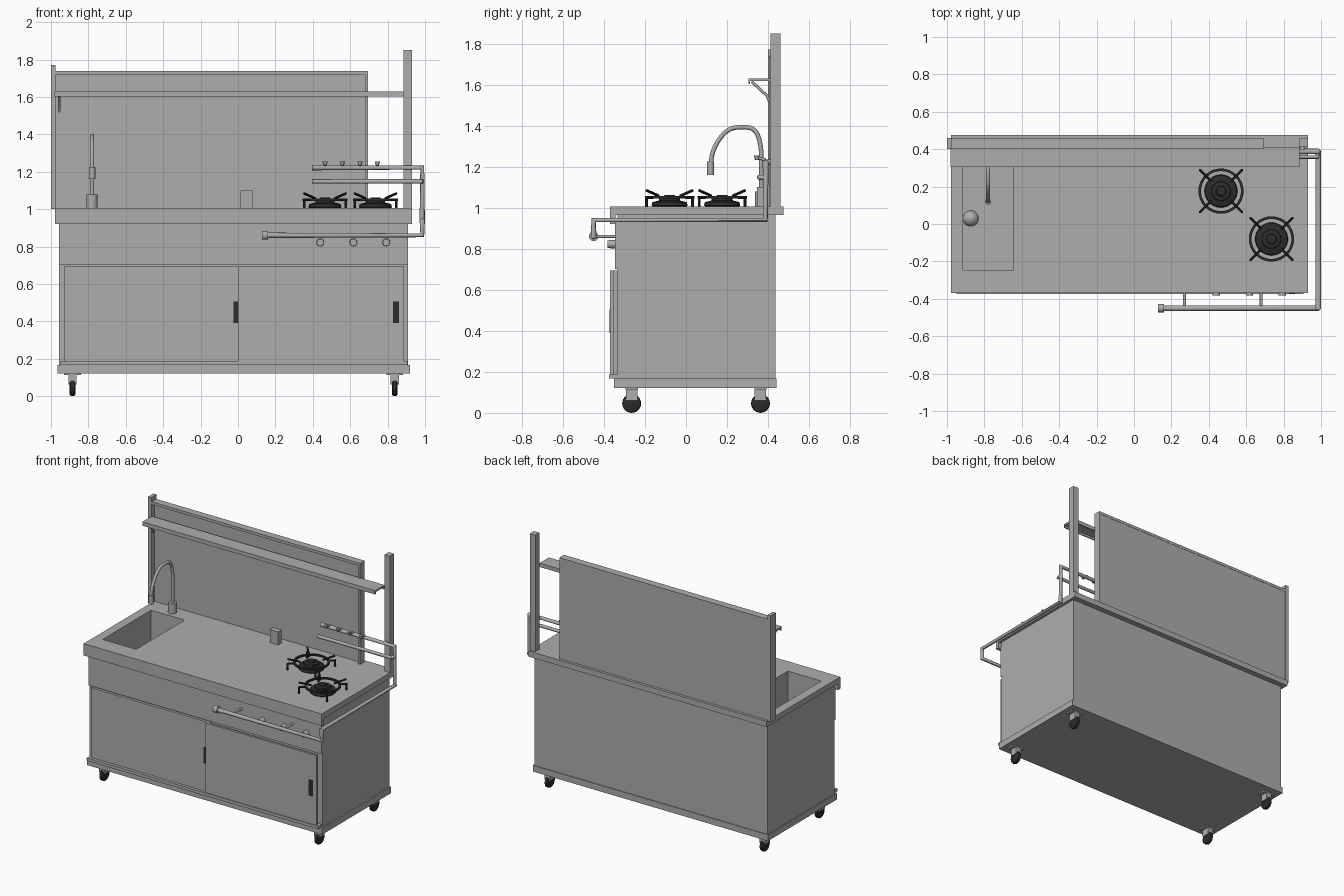
import bpy, bmesh, math
from mathutils import Vector

if "Cube" in bpy.data.objects:
    bpy.data.objects.remove(bpy.data.objects["Cube"])


def material(name, v):
    m = bpy.data.materials.new(name)
    m.diffuse_color = (v, v, v, 1)
    m.use_nodes = True
    m.node_tree.nodes["Principled BSDF"].inputs["Base Color"].default_value = m.diffuse_color
    return m


STEEL = material("brushed steel grey", 0.42)
BLACK = material("cast iron black", 0.025)


def finish(name, bm, mat, smooth=False):
    me = bpy.data.meshes.new(name)
    bmesh.ops.recalc_face_normals(bm, faces=bm.faces)
    bm.to_mesh(me)
    bm.free()
    ob = bpy.data.objects.new(name, me)
    bpy.context.collection.objects.link(ob)
    me.materials.append(mat)
    if smooth:
        smooth_it(ob)
    return ob


def smooth_it(ob):
    bpy.ops.object.select_all(action='DESELECT')
    ob.select_set(True)
    bpy.context.view_layer.objects.active = ob
    bpy.ops.object.shade_smooth_by_angle(angle=math.radians(40))


def box(name, x, y, z, mat=STEEL):
    bm = bmesh.new()
    bmesh.ops.create_cube(bm, size=1)
    for v in bm.verts:
        v.co = [(r[0] + r[1]) / 2 + c * (r[1] - r[0]) for c, r in zip(v.co, (x, y, z))]
    return finish(name, bm, mat)


def rod(name, a, b, r1, r2=None, mat=STEEL, seg=20):
    """Cylinder or cone between two points."""
    a, b = Vector(a), Vector(b)
    bm = bmesh.new()
    bmesh.ops.create_cone(bm, cap_ends=True, segments=seg, radius1=r1,
                          radius2=r1 if r2 is None else r2, depth=(b - a).length)
    q = (b - a).to_track_quat('Z', 'Y')
    for v in bm.verts:
        v.co = q @ v.co + (a + b) / 2
    return finish(name, bm, mat, True)


def lathe(name, centre, profile, mat, seg=32, axis='Z'):
    """Spin a closed or axis-ended (radius, height) profile."""
    bm = bmesh.new()
    vs = [bm.verts.new((r, 0, z)) for r, z in profile]
    es = [bm.edges.new(p) for p in zip(vs, vs[1:])]
    bmesh.ops.spin(bm, geom=vs + es, cent=(0, 0, 0), axis=(0, 0, 1),
                   angle=2 * math.pi, steps=seg)
    bmesh.ops.remove_doubles(bm, verts=bm.verts, dist=1e-5)
    for v in bm.verts:
        p = Vector((v.co.z, v.co.x, v.co.y)) if axis == 'X' else v.co.copy()
        v.co = p + Vector(centre)
    return finish(name, bm, mat, True)


def tube(name, pts, r, curved=False, mat=STEEL):
    cu = bpy.data.curves.new(name, 'CURVE')
    cu.dimensions = '3D'
    cu.bevel_depth, cu.bevel_resolution, cu.use_fill_caps = r, 4, True
    sp = cu.splines.new('NURBS' if curved else 'POLY')
    sp.points.add(len(pts) - 1)
    for p, c in zip(sp.points, pts):
        p.co = (*c, 1)
    if curved:
        sp.order_u, sp.use_endpoint_u, sp.resolution_u = 3, True, 8
    ob = bpy.data.objects.new(name, cu)
    bpy.context.collection.objects.link(ob)
    bpy.ops.object.select_all(action='DESELECT')
    ob.select_set(True)
    bpy.context.view_layer.objects.active = ob
    bpy.ops.object.convert(target='MESH')
    ob = bpy.context.object
    ob.data.materials.clear()
    ob.data.materials.append(mat)
    smooth_it(ob)


# Cabinet body, base and countertop
body = box("cabinet_body", (-.957, .91), (-.335, .435), (.15, .966))
box("base_plate", (-.965, .92), (-.35, .44), (.122, .167))
box("door_bottom_track", (-.95, .905), (-.375, -.33), (.167, .188))
box("front_apron", (-.957, .91), (-.345, -.33), (.70, .93))
counter = box("countertop", (-.978, .93), (-.37, .475), (.965, 1.006))
box("countertop_front_lip", (-.978, .93), (-.37, -.343), (.92, .966))

# Sink basin cut into the counter and body
cut = box("sink_cutter", (-.913, -.645), (-.245, .31), (.78, 1.2))
cut.hide_render = True
cut.hide_viewport = True
for ob in (counter, body):
    m = ob.modifiers.new("sink_hole", 'BOOLEAN')
    m.operation, m.solver, m.object = 'DIFFERENCE', 'EXACT', cut
lathe("sink_drain", (-.873, .03, .78),
      [(.042, 0), (.039, .014), (.03, .027), (.015, .036), (0, .04)], STEEL)

# Sliding doors, the right one running in front
box("left_door", (-.93, .02), (-.354, -.334), (.188, .693))
box("right_door", (0, .887), (-.37, -.354), (.188, .693))
box("left_door_handle", (-.024, .0), (-.358, -.35), (.39, .505), BLACK)
box("right_door_handle", (.828, .862), (-.374, -.366), (.39, .505), BLACK)

# Castors
for x in (-.885, .838):
    for y in (-.265, .363):
        lathe("castor_wheel", (x, y, .046),
              [(0, -.015), (.036, -.015), (.044, -.01), (.046, 0),
               (.044, .01), (.036, .015), (0, .015)], BLACK, 24, 'X')
        box("castor_plate", (x - .045, x + .045), (y - .03, y + .03), (.112, .123))
        box("castor_fork", (x - .022, x + .022), (y - .028, y + .028), (.062, .113))

# Back panel with its frame, tall post and shelf
box("back_panel", (-.978, .69), (.435, .456), (1.005, 1.735))
box("panel_left_post", (-1, -.975), (.40, .46), (1.0, 1.77))
box("panel_right_post", (.678, .695), (.405, .458), (1.005, 1.738))
box("panel_top_bar", (-.978, .695), (.405, .458), (1.718, 1.738))
box("tall_right_post", (.886, .93), (.412, .46), (1.0, 1.85))
box("shelf", (-.98, .886), (.305, .412), (1.617, 1.63))
box("shelf_front_lip", (-.98, .886), (.305, .313), (1.602, 1.618))
box("shelf_back_lip", (-.98, .886), (.404, .412), (1.602, 1.618))
tube("shelf_bracket", [(-.955, .32, 1.615), (-.955, .395, 1.545), (-.955, .405, 1.52)], .007)

# Tap with gooseneck spout
X = -.78
rod("tap_base", (X, .365, 1.005), (X, .365, 1.078), .029)
neck = [(.367, 1.06), (.367, 1.20), (.367, 1.30), (.34, 1.385), (.275, 1.395),
        (.205, 1.385), (.15, 1.32), (.122, 1.25), (.12, 1.20)]
tube("tap_neck", [(X, y, z) for y, z in neck], .011, True)
rod("tap_nozzle", (X, .12, 1.16), (X, .12, 1.225), .017)

# Socket box
box("socket_box", (.013, .08), (.345, .385), (1.005, 1.1))

# Gas burners with ring, prongs and legs
for cx, cy in ((.465, .176), (.735, -.08)):
    lathe("burner_base", (cx, cy, 1.005),
          [(.082, 0), (.088, .006), (.084, .022), (.052, .03), (.05, .046),
           (.028, .05), (.025, .058), (0, .058)], BLACK)
    lathe("burner_ring", (cx, cy, 1.05),
          [(.107, -.006), (.121, -.006), (.121, .006), (.107, .006), (.107, -.006)], BLACK)
    for k in range(4):
        a = math.pi / 4 + k * math.pi / 2

        def at(r, z):
            return (cx + r * math.cos(a), cy + r * math.sin(a), z)
        rod("burner_leg", at(.158, 1.004), at(.158, 1.052), .007, mat=BLACK, seg=8)
        rod("burner_leg_arm", at(.162, 1.05), at(.112, 1.05), .007, mat=BLACK, seg=8)
        rod("burner_prong", at(.075, 1.058), at(.158, 1.084), .007, mat=BLACK, seg=8)

# Bent hand rail: rear bar, side bar and front bar
tube("hand_rail", [(.395, .388, 1.222), (.985, .388, 1.222), (.985, .388, .94),
                   (.985, -.45, .94), (.985, -.45, .86), (.14, -.45, .86)], .0145)
rod("rail_end_cap", (.128, -.45, .86), (.16, -.45, .86), .023)
tube("lower_rack_bar", [(.395, .358, 1.148), (.98, .358, 1.148), (.985, .388, 1.148)], .012)
rod("rail_post_mount", (.90, .42, 1.222), (.90, .385, 1.222), .012)
for x in (.27, .68):
    rod("rail_standoff", (x, -.45, .86), (x, -.34, .86), .008)

# Hooks on the rear bar
for x in (.465, .558, .652, .745):
    rod("rack_hook_stem", (x, .388, 1.235), (x, .335, 1.243), .007, seg=12)
    rod("rack_hook_knob", (x, .345, 1.232), (x, .345, 1.254), .008, .014, seg=12)

# Control knobs
for x in (.44, .617, .793):
    rod("control_knob", (x, -.34, .822), (x, -.383, .822), .021, .019)
